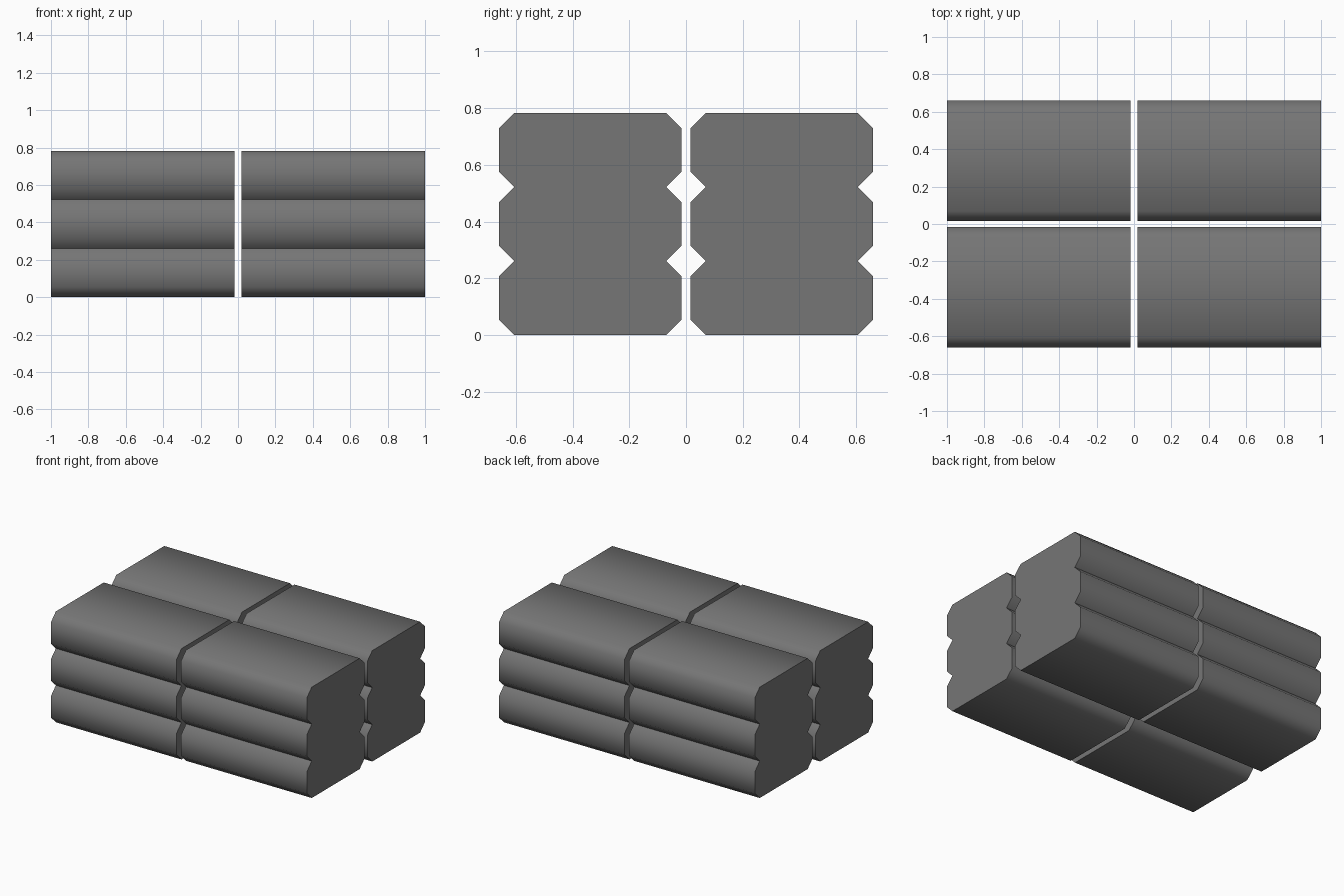
import bpy, bmesh, math

if "Cube" in bpy.data.objects:
    bpy.data.objects.remove(bpy.data.objects["Cube"])

LENGTH, WIDTH, LAYER = 0.982, 0.645, 0.261
GAP_X, GAP_Y, CHAMFER = 0.036, 0.03, 0.055

dark = bpy.data.materials.new("dark_grey")
dark.diffuse_color = (0.18, 0.18, 0.18, 1)
dark.use_nodes = True
dark.node_tree.nodes["Principled BSDF"].inputs["Base Color"].default_value = dark.diffuse_color


def stack_profile():
    # Three chamfered layers: up the right side, mirrored down the left
    w, c = WIDTH / 2, CHAMFER
    right = [(w - c, 0)]
    for i in range(3):
        z = i * LAYER
        right += [(w, z + c), (w, z + LAYER - c), (w - c, z + LAYER)]
    return right + [(-y, z) for y, z in reversed(right)]


def make_stack(name, x, y):
    # Extrude the profile along x
    bm = bmesh.new()
    end = bm.faces.new([bm.verts.new((-LENGTH / 2, py, pz)) for py, pz in stack_profile()])
    ext = bmesh.ops.extrude_face_region(bm, geom=[end], use_keep_orig=True)
    moved = [v for v in ext["geom"] if isinstance(v, bmesh.types.BMVert)]
    bmesh.ops.translate(bm, verts=moved, vec=(LENGTH, 0, 0))
    bmesh.ops.recalc_face_normals(bm, faces=bm.faces)
    mesh = bpy.data.meshes.new(name)
    bm.to_mesh(mesh)
    bm.free()
    mesh.materials.append(dark)
    ob = bpy.data.objects.new(name, mesh)
    ob.location = (x, y, 0)
    bpy.context.collection.objects.link(ob)
    return ob


# Two by two stacks
stacks = [make_stack(f"stack_{depth}_{side}",
                     sx * (LENGTH + GAP_X) / 2, sy * (WIDTH + GAP_Y) / 2)
          for sx, side in ((-1, "left"), (1, "right"))
          for sy, depth in ((-1, "front"), (1, "back"))]

# Soft shading over the chamfers, crisp ends and grooves
for ob in stacks:
    ob.select_set(True)
bpy.context.view_layer.objects.active = stacks[0]
bpy.ops.object.shade_smooth_by_angle(angle=math.radians(60))
